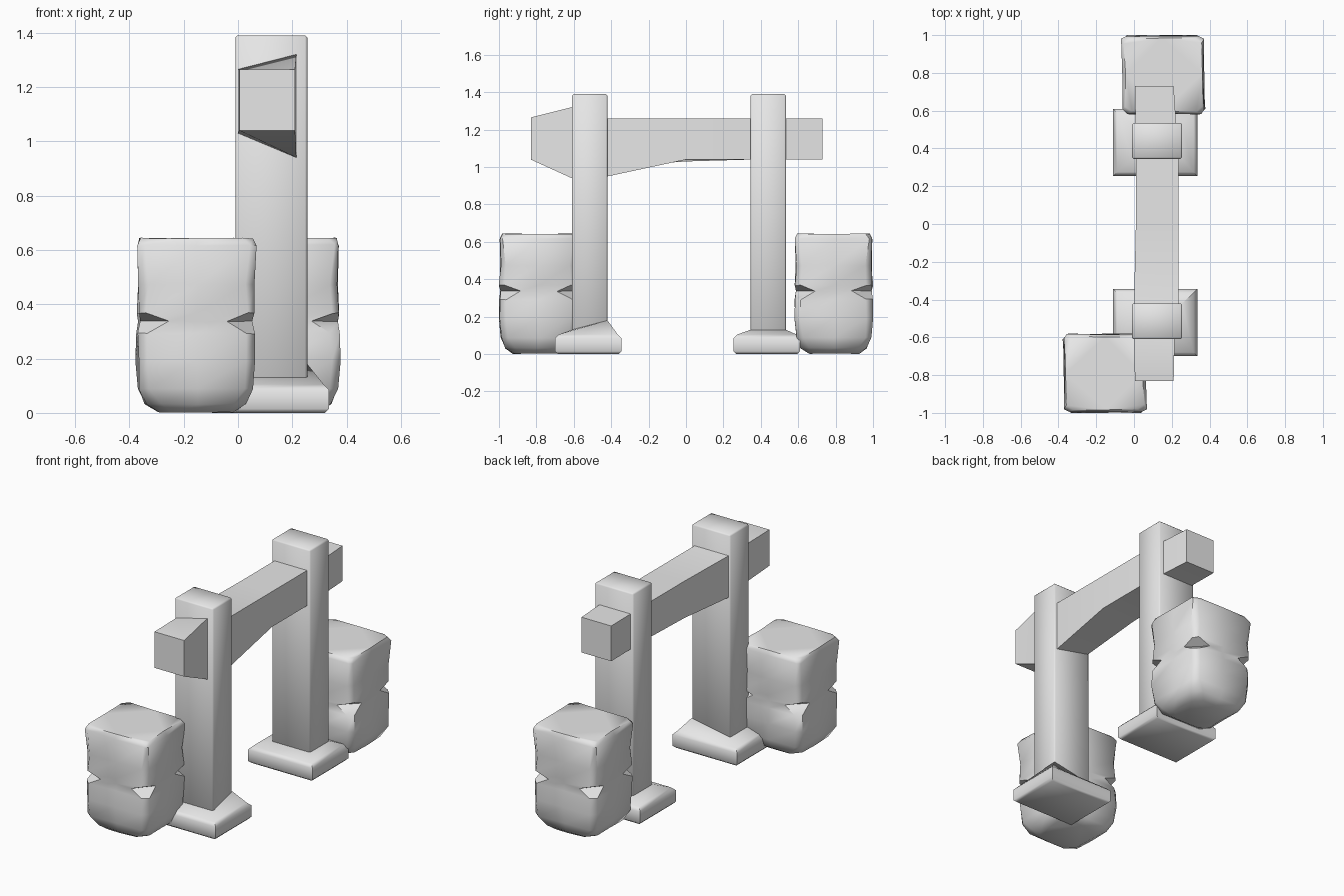
import bpy, bmesh, math, random
from mathutils import Vector

if "Cube" in bpy.data.objects:
    bpy.data.objects.remove(bpy.data.objects["Cube"])

random.seed(4)
stone = bpy.data.materials.new("plain_grey")
stone.diffuse_color = (0.8, 0.8, 0.8, 1)
stone.use_nodes = True
stone.node_tree.nodes["Principled BSDF"].inputs["Base Color"].default_value = stone.diffuse_color


def loft(name, rings, angle=50, bevel=0):
    """Skin a list of equal-length point rings and cap both ends."""
    bm = bmesh.new()
    vs = [[bm.verts.new(p) for p in r] for r in rings]
    n = len(rings[0])
    for a, b in zip(vs, vs[1:]):
        for i in range(n):
            j = (i + 1) % n
            bm.faces.new((a[i], a[j], b[j], b[i]))
    bm.faces.new(vs[0])
    bm.faces.new(vs[-1])
    bmesh.ops.recalc_face_normals(bm, faces=bm.faces)
    if bevel:
        edges = [e for e in bm.edges if e.calc_face_angle(0) > 1]
        bmesh.ops.bevel(bm, geom=edges, offset=bevel, segments=1, affect='EDGES', profile=0.5)
    me = bpy.data.meshes.new(name)
    bm.to_mesh(me)
    bm.free()
    me.materials.append(stone)
    ob = bpy.data.objects.new(name, me)
    bpy.context.collection.objects.link(ob)
    bpy.ops.object.select_all(action='DESELECT')
    ob.select_set(True)
    bpy.context.view_layer.objects.active = ob
    bpy.ops.object.shade_smooth_by_angle(angle=math.radians(angle))
    return ob


def rect(x0, x1, y0, y1, z, inset=0.0):
    x0, x1, y0, y1 = x0 + inset, x1 - inset, y0 + inset, y1 - inset
    return [Vector(p) for p in ((x0, y0, z), (x1, y0, z), (x1, y1, z), (x0, y1, z))]


# posts on flared plinths
for side, yp, yb, raised in (("front", (-0.61, -0.42), (-0.70, -0.345), 0.18),
                             ("back", (0.345, 0.535), (0.255, 0.61), 0.13)):
    px, bx = (-0.01, 0.255), (-0.11, 0.335)
    loft(side + "_post", [rect(*px, *yp, 0.06), rect(*px, *yp, 1.39)], bevel=0.008)
    collar = rect(*px, *yp, 0.13)
    collar[2].z = raised
    loft(side + "_plinth", [rect(*bx, *yb, 0.0, 0.015), rect(*bx, *yb, 0.015),
                            rect(*bx, *yb, 0.085), rect(*bx, *yb, 0.105, 0.02), collar])

# crossbeam: y, left x, right x, bottom left/right z, top left/right z
beam = [(-0.83, 0.005, 0.21, 1.04, 1.04, 1.265, 1.265),
        (-0.61, 0.00, 0.215, 1.03, 0.94, 1.265, 1.32),
        (-0.42, 0.00, 0.235, 1.00, 0.95, 1.26, 1.26),
        (0.00, 0.01, 0.235, 1.03, 1.04, 1.26, 1.26),
        (0.345, 0.01, 0.235, 1.04, 1.04, 1.26, 1.26),
        (0.73, 0.005, 0.21, 1.04, 1.04, 1.26, 1.26)]
loft("crossbeam", [[(a, y, bl), (b, y, br), (b, y, tr), (a, y, tl)]
                   for y, a, b, bl, br, tl, tr in beam])


# rough boulders with corners notched halfway up
def rock_ring(z, inset, c):
    hx, hy = 0.215 - inset, 0.207 - inset
    pts = [(-hx + c, -hy), (0, -hy), (hx - c, -hy), (hx, -hy + c), (hx, 0), (hx, hy - c),
           (hx - c, hy), (0, hy), (-hx + c, hy), (-hx, hy - c), (-hx, 0), (-hx, -hy + c)]
    r = lambda: random.uniform(-0.005, 0.005)
    return [Vector((x - 0.02 * y + r(), y + r(), z + abs(r()))) for x, y in pts]


levels = [(0.0, 0.075, 0.05), (0.03, 0.03, 0.05), (0.085, 0.006, 0.035), (0.19, 0.0, 0.03),
          (0.29, 0.002, 0.03), (0.335, 0.008, 0.10), (0.365, 0.0, 0.03), (0.47, 0.004, 0.03),
          (0.615, 0.0, 0.02), (0.64, 0.012, 0.03)]
rock = [rock_ring(*lv) for lv in levels]
for side, s in (("front", 1), ("back", -1)):
    loft(side + "_boulder", [[(s * (p.x - 0.155), s * (p.y - 0.79), p.z) for p in ring]
                             for ring in rock])
